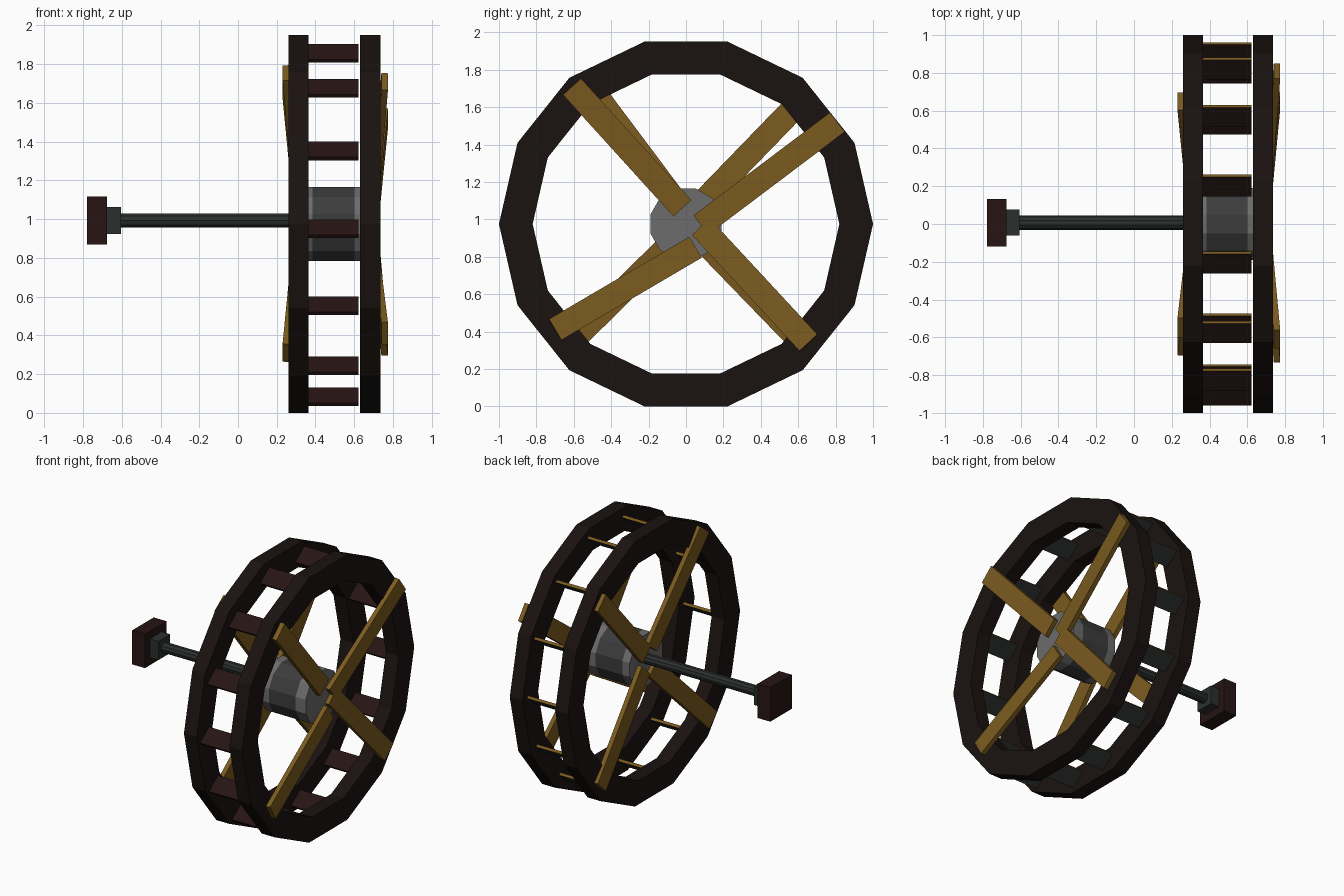
import bpy, bmesh, math
from mathutils import Matrix, Vector

if "Cube" in bpy.data.objects:
    bpy.data.objects.remove(bpy.data.objects["Cube"])

CZ = 0.975  # wheel axis height


def mat(name, rgb):
    m = bpy.data.materials.new(name)
    m.diffuse_color = (*rgb, 1)
    m.use_nodes = True
    m.node_tree.nodes["Principled BSDF"].inputs["Base Color"].default_value = m.diffuse_color
    return m


DARK = mat("dark_wood", (0.01, 0.006, 0.005))
RED = mat("red_wood", (0.02, 0.007, 0.007))
GOLD = mat("pale_wood", (0.2, 0.105, 0.014))
IRON = mat("iron", (0.025, 0.028, 0.028))
STEEL = mat("drum_side", (0.045, 0.045, 0.045))
LIGHT = mat("drum_end", (0.15, 0.15, 0.15))


def finish(name, bm, *mats):
    bmesh.ops.recalc_face_normals(bm, faces=bm.faces)
    me = bpy.data.meshes.new(name)
    bm.to_mesh(me)
    bm.free()
    for m in mats:
        me.materials.append(m)
    ob = bpy.data.objects.new(name, me)
    bpy.context.collection.objects.link(ob)
    return ob


def box(name, center, size, material):
    bm = bmesh.new()
    bmesh.ops.create_cube(bm, size=1, matrix=Matrix.Translation(center) @ Matrix.Diagonal((*size, 1)))
    return finish(name, bm, material)


def rod(name, x0, x1, r, sides, material, y=0, z=CZ, turn=0):
    bm = bmesh.new()
    m = (Matrix.Translation(((x0 + x1) / 2, y, z)) @ Matrix.Rotation(math.radians(90), 4, 'Y')
         @ Matrix.Rotation(turn, 4, 'Z'))
    bmesh.ops.create_cone(bm, cap_ends=True, segments=sides, radius1=r, radius2=r, depth=x1 - x0, matrix=m)
    return finish(name, bm, material)


def ring(name, x0, x1, r_in, r_out, n=14):
    bm = bmesh.new()
    loops = []
    for x, r in ((x0, r_in), (x0, r_out), (x1, r_out), (x1, r_in)):
        loops.append([bm.verts.new((x, r * math.cos(2 * math.pi * i / n),
                                    CZ + r * math.sin(2 * math.pi * i / n))) for i in range(n)])
    for a in range(4):
        p, q = loops[a], loops[(a + 1) % 4]
        for i in range(n):
            j = (i + 1) % n
            bm.faces.new((p[i], p[j], q[j], q[i]))
    return finish(name, bm, DARK)


def spoke(name, a, b, width=0.13, thick=0.034):
    a, b = Vector(a), Vector(b)
    d = (b - a).normalized()
    side = d.cross(Vector((1, 0, 0))).normalized()
    rot = Matrix((d, side, d.cross(side))).transposed().to_4x4()
    bm = bmesh.new()
    bmesh.ops.create_cube(bm, size=1, matrix=Matrix.Translation((a + b) / 2) @ rot
                          @ Matrix.Diagonal(((b - a).length, width, thick, 1)))
    return finish(name, bm, GOLD)


def paddle(name, y, z):
    bm = bmesh.new()
    bmesh.ops.create_cube(bm, size=1, matrix=Matrix.Diagonal((0.272, 0.13, 0.02, 1)))
    bm.normal_update()
    for f in bm.faces:
        f.material_index = 1 if f.normal.y > 0.5 else 2 if f.normal.z < -0.5 else 0
    bm.transform(Matrix.Translation((0.486, y, z)) @ Matrix.Rotation(math.radians(38), 4, 'X'))
    return finish(name, bm, RED, GOLD, IRON)


# Two rims
ring("rim_left", 0.26, 0.365, 0.82, 1.0)
ring("rim_right", 0.63, 0.735, 0.82, 1.0)

# Paddles, all tilted the same way
for i in range(7):
    a = math.radians(77 - 26.2 * i)
    for s, label in ((1, "back"), (-1, "front")):
        paddle(f"paddle_{label}_{i + 1}", s * 0.905 * math.cos(a), CZ + 0.905 * math.sin(a))

# Hub drum with lighter end caps
T = math.radians(15)
rod("hub_drum", 0.385, 0.602, 0.197, 12, STEEL, turn=T)
rod("hub_cap_left", 0.325, 0.385, 0.197, 12, LIGHT, turn=T)
rod("hub_cap_right", 0.602, 0.685, 0.197, 12, LIGHT, turn=T)

# Crooked spokes: hub (y, z) to rim (y, z)
right = [((-0.02, 1.06), (-0.61, 1.71)), ((0.08, 0.97), (0.81, 1.52)),
         ((0.08, 0.96), (0.655, 0.34)), ((0.05, 0.85), (-0.70, 0.41))]
left = [((-0.03, 1.06), (-0.55, 1.755)), ((0.04, 1.04), (0.65, 1.67)),
        ((0.05, 0.93), (0.65, 0.31)), ((-0.04, 0.91), (-0.65, 0.31))]
for i, (h, r) in enumerate(right):
    spoke(f"spoke_right_{i + 1}", (0.702, *h), (0.757, *r))
for i, (h, r) in enumerate(left):
    spoke(f"spoke_left_{i + 1}", (0.308, *h), (0.247, *r))

# Axle with collar and end block
rod("axle", -0.62, 0.34, 0.038, 10, IRON, y=0.007, z=0.993)
box("axle_collar", (-0.64, 0.007, 0.993), (0.07, 0.138, 0.138), IRON)
box("axle_end_block", (-0.727, 0.007, 0.993), (0.104, 0.25, 0.25), RED)
